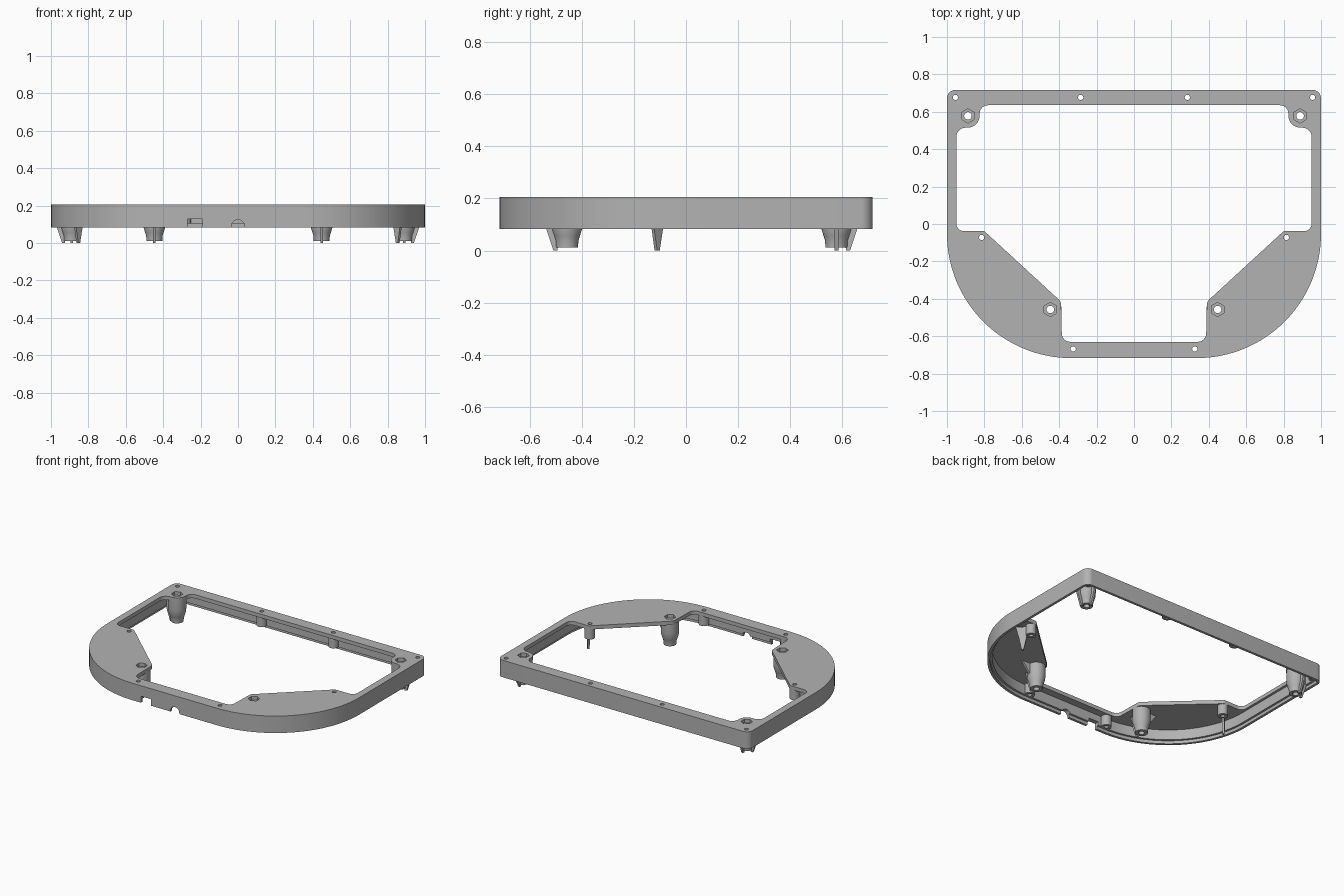
import bpy, bmesh
from math import sin, cos, tan, pi, radians
from mathutils import Vector, Matrix

if "Cube" in bpy.data.objects:
    bpy.data.objects.remove(bpy.data.objects["Cube"])

grey = bpy.data.materials.new("grey plastic")
grey.use_nodes = True
grey.diffuse_color = (0.45, 0.45, 0.45, 1)
grey.node_tree.nodes["Principled BSDF"].inputs["Base Color"].default_value = (0.45, 0.45, 0.45, 1)

BASE, TOP, PLATE = 0.083, 0.205, 0.178


def finish(name, bm):
    bmesh.ops.recalc_face_normals(bm, faces=bm.faces[:])
    mesh = bpy.data.meshes.new(name)
    bm.to_mesh(mesh)
    bm.free()
    mesh.materials.append(grey)
    obj = bpy.data.objects.new(name, mesh)
    bpy.context.collection.objects.link(obj)
    return obj


def fillet(corners):
    """Round each (x, y, radius) corner of a polygon."""
    out = []
    for i, (x, y, r) in enumerate(corners):
        p = Vector((x, y))
        a = (Vector(corners[i - 1][:2]) - p).normalized()
        b = (Vector(corners[(i + 1) % len(corners)][:2]) - p).normalized()
        half = a.angle(b) / 2
        mid = p + (a + b).normalized() * r / sin(half)
        start = p + a * r / tan(half) - mid
        sweep = pi - 2 * half
        turn = 1 if (-a).cross(b) > 0 else -1
        n = 32 if r > 0.3 else 8
        for k in range(n + 1):
            out.append(mid + Matrix.Rotation(turn * sweep * k / n, 2) @ start)
    return out


def mirrored(half):
    return half + [(-x, y, r) for x, y, r in reversed(half)]


def prism(name, outline, z0, z1):
    bm = bmesh.new()
    face = bm.faces.new([bm.verts.new((p[0], p[1], z0)) for p in outline])
    ext = bmesh.ops.extrude_face_region(bm, geom=[face])
    bmesh.ops.translate(bm, vec=(0, 0, z1 - z0),
                        verts=[v for v in ext["geom"] if isinstance(v, bmesh.types.BMVert)])
    return finish(name, bm)


def circle(x, y, r, n=24, turn=0.0):
    return [(x + r * cos(turn + 2 * pi * k / n), y + r * sin(turn + 2 * pi * k / n)) for k in range(n)]


def cut(target, cutters):
    for c in cutters:
        c.hide_render = True
        mod = target.modifiers.new("cut", 'BOOLEAN')
        mod.operation, mod.solver, mod.object = 'DIFFERENCE', 'EXACT', c
    bpy.context.view_layer.update()
    baked = bpy.data.meshes.new_from_object(
        target.evaluated_get(bpy.context.evaluated_depsgraph_get()))
    target.modifiers.clear()
    target.data = baked
    for c in cutters:
        bpy.data.objects.remove(c)


def tube(name, x, y, profile):
    """Lathe a closed (radius, z) profile around a vertical axis."""
    bm = bmesh.new()
    n = 28
    rings = [[bm.verts.new((x + r * cos(2 * pi * k / n), y + r * sin(2 * pi * k / n), z))
              for r, z in profile] for k in range(n)]
    m = len(profile)
    for k in range(n):
        a, b = rings[k], rings[(k + 1) % n]
        for j in range(m):
            bm.faces.new((a[j], b[j], b[(j + 1) % m], a[(j + 1) % m]))
    return finish(name, bm)


def fin(name, x, y, angle, profile, thick=0.014):
    """Thin upright rib standing out from an axis in one direction."""
    bm = bmesh.new()
    d = Vector((cos(angle), sin(angle), 0))
    side = Vector((-d.y, d.x, 0)) * thick / 2
    centre = Vector((x, y, 0))
    face = bm.faces.new([bm.verts.new(centre + d * r - side + Vector((0, 0, z))) for r, z in profile])
    ext = bmesh.ops.extrude_face_region(bm, geom=[face])
    bmesh.ops.translate(bm, vec=side * 2,
                        verts=[v for v in ext["geom"] if isinstance(v, bmesh.types.BMVert)])
    return finish(name, bm)


def outer(inset):
    return fillet(mirrored([(1 - inset, 0.717 - inset, 0.045 - inset),
                            (1 - inset, -0.717 + inset, 0.665 - inset)]))


# Frame shell with its opening, cavity and stepped lip
opening = fillet(mirrored([
    (0.825, 0.635, 0.045), (0.825, 0.515, 0.065), (0.95, 0.515, 0.05), (0.95, -0.038, 0.04),
    (0.80, -0.038, 0.02), (0.39, -0.415, 0.04), (0.385, -0.63, 0.045)]))
frame = prism("frame", outer(0), BASE, TOP)
cutters = [prism("opening_cutter", opening, 0, 0.4),
           prism("cavity_cutter", outer(0.033), 0, PLATE),
           prism("lip_cutter", outer(0.018), 0, BASE + 0.022)]

# Screw holes and hexagonal nut pockets
screws = [(0.955, 0.677), (0.285, 0.677), (0.815, -0.072), (0.325, -0.668)]
posts = [(0.888, 0.578), (0.447, -0.457)]
for s in (-1, 1):
    for x, y in screws:
        cutters.append(prism("hole_cutter", circle(s * x, y, 0.014), 0, 0.4))
    for x, y in posts:
        cutters.append(prism("nut_cutter", circle(s * x, y, 0.038, 6, pi / 2), 0.15, 0.4))

# Rectangular and arched cable notches in the front wall
for name, shape in (("slot_cutter", [(-0.27, 0.04), (-0.19, 0.04), (-0.19, 0.13), (-0.27, 0.13)]),
                    ("arch_cutter", [(0.035, 0.04)] + [(0.035 * cos(k * pi / 16), 0.09 + 0.035 * sin(k * pi / 16))
                                                       for k in range(17)] + [(-0.035, 0.04)])):
    c = prism(name, shape, 0.66, 0.76)
    c.data.transform(Matrix.Rotation(radians(90), 4, 'X'))
    cutters.append(c)
cut(frame, cutters)
parts = [frame]

# Mounting posts, screw bosses and ribs, on both sides
post_profile = [(0.02, 0.012), (0.042, 0.012), (0.044, 0.04), (0.049, 0.055), (0.057, 0.08),
                (0.06, 0.11), (0.06, PLATE + 0.002), (0.02, PLATE + 0.002)]
rib = [(0.03, 0.17), (0.1, 0.17), (0.08, BASE), (0.052, 0), (0.036, 0)]
gusset = [(0.03, PLATE), (0.12, PLATE), (0.05, 0.09), (0.03, 0.09)]
pin = [(0.02, 0.17), (0.1, 0.17), (0.078, BASE), (0.062, 0), (0.048, 0), (0.03, BASE)]
for s, side in ((1, "left"), (-1, "right")):
    out = 0 if s > 0 else pi
    (bx, by), (fx, fy) = posts
    parts.append(tube(f"back_post_{side}", s * bx, by, post_profile))
    parts.append(fin(f"back_post_side_rib_{side}", s * bx, by, out, rib))
    parts.append(fin(f"back_post_rear_rib_{side}", s * bx, by, pi / 2, rib))
    parts.append(tube(f"front_post_{side}", s * fx, fy, post_profile))
    parts.append(fin(f"front_post_rib_{side}", s * fx, fy, -pi / 2, rib))
    parts.append(fin(f"front_post_gusset_{side}", s * fx, fy, out, gusset))
    for i, (x, y) in enumerate(screws):
        r = 0.034 if i else 0.03
        parts.append(tube(f"screw_boss_{i + 1}_{side}", s * x, y,
                          [(0.014, 0.105), (r, 0.105), (r, PLATE + 0.002), (0.014, PLATE + 0.002)]))
    x, y = screws[2]
    parts.append(fin(f"side_rib_{side}", s * x, y, -pi / 4 if s > 0 else -3 * pi / 4, pin))

# Smooth the round walls and keep the edges sharp
for o in bpy.context.selected_objects:
    o.select_set(False)
for o in parts:
    o.select_set(True)
bpy.context.view_layer.objects.active = frame
bpy.ops.object.shade_smooth_by_angle(angle=radians(30))
